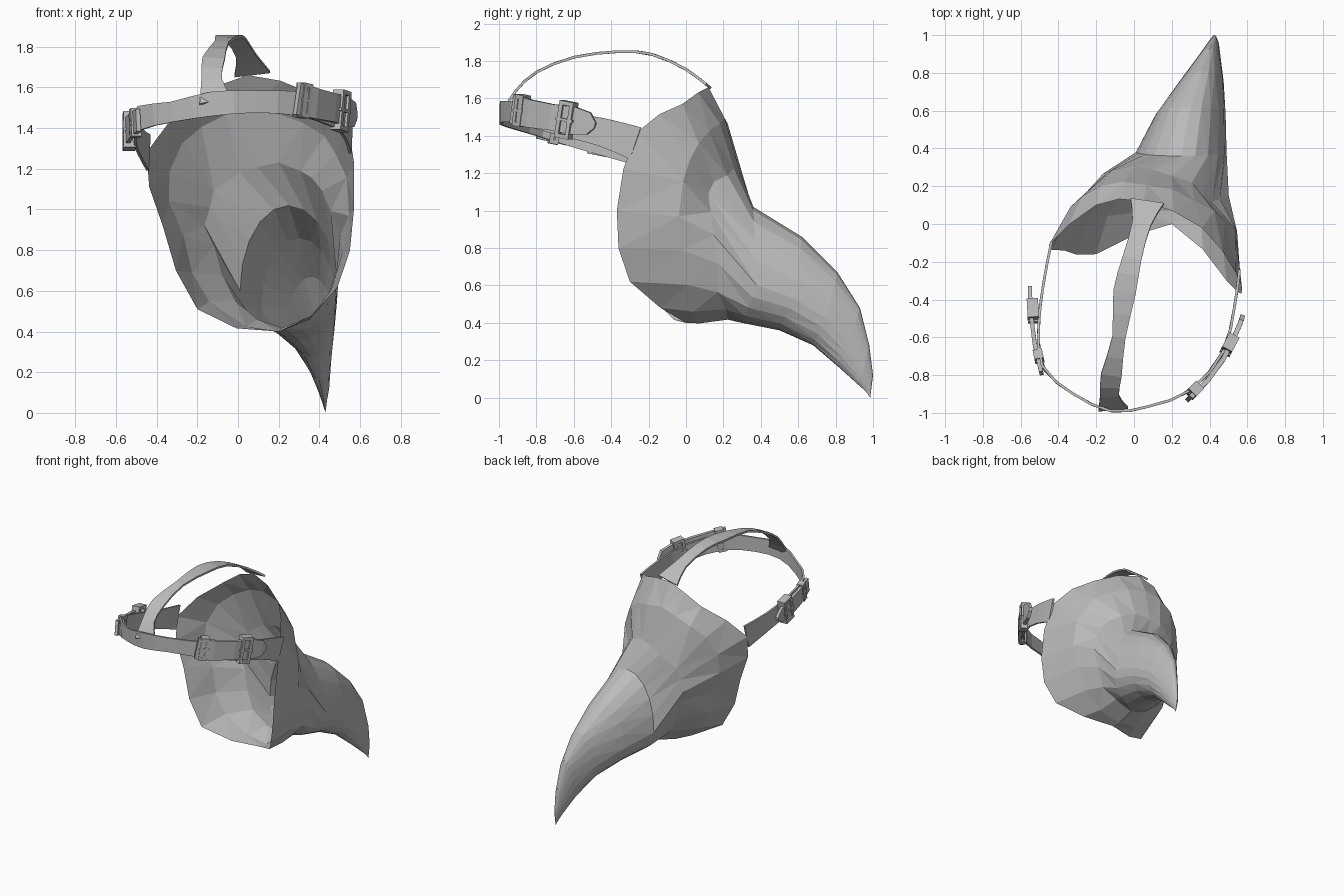
import bpy, bmesh, math, random
from mathutils import Vector

if "Cube" in bpy.data.objects:
    bpy.data.objects.remove(bpy.data.objects["Cube"])

random.seed(4)
leather = bpy.data.materials.new("grey leather")
leather.diffuse_color = (0.5, 0.5, 0.5, 1)
leather.use_nodes = True
leather.node_tree.nodes["Principled BSDF"].inputs["Base Color"].default_value = leather.diffuse_color


def finish(name, bm, recalc=True):
    if recalc:
        bmesh.ops.recalc_face_normals(bm, faces=bm.faces)
    me = bpy.data.meshes.new(name)
    bm.to_mesh(me)
    bm.free()
    me.materials.append(leather)
    ob = bpy.data.objects.new(name, me)
    bpy.context.collection.objects.link(ob)
    return ob


def catmull(p0, p1, p2, p3, t):
    return 0.5 * (2 * p1 + (p2 - p0) * t + (2 * p0 - 5 * p1 + 4 * p2 - p3) * t * t
                  + (3 * p1 - p0 - 3 * p2 + p3) * t ** 3)


def closed_ring(ctrl, sub=2):
    """Smooth closed loop through the control points."""
    c = [Vector(p) for p in ctrl]
    n = len(c)
    return [catmull(c[i - 1], c[i], c[(i + 1) % n], c[(i + 2) % n], s / sub)
            for i in range(n) for s in range(sub)]


def open_path(pts, sub=2):
    """Smooth open path; each point is x, y, z, half width."""
    c = [Vector(p) for p in pts]
    c = [2 * c[0] - c[1]] + c + [2 * c[-1] - c[-2]]
    out = [catmull(*c[i - 1:i + 3], s / sub)
           for i in range(1, len(c) - 2) for s in range(sub)]
    return out + [c[-2]]


def ribbon(name, pts, axis, thick=0.014, sub=2):
    """Flat strap swept along a path, its width lying along axis."""
    path = open_path(pts, sub)
    bm = bmesh.new()
    rows = []
    for i, p in enumerate(path):
        a = path[max(i - 1, 0)].to_3d()
        b = path[min(i + 1, len(path) - 1)].to_3d()
        tan = (b - a).normalized()
        wide = Vector(axis)
        wide = (wide - tan * wide.dot(tan)).normalized()
        nrm = tan.cross(wide)
        rows.append([bm.verts.new(p.to_3d() + wide * p[3] * s + nrm * thick / 2 * t)
                     for s, t in ((-1, -1), (1, -1), (1, 1), (-1, 1))])
    for r, q in zip(rows, rows[1:]):
        for k in range(4):
            bm.faces.new((r[k], r[(k + 1) % 4], q[(k + 1) % 4], q[k]))
    bm.faces.new(rows[0])
    bm.faces.new(rows[-1])
    return finish(name, bm)


def buckle(name, loc, along, slope, length, height, bar=0.022, depth=0.035):
    """Rectangular frame with a centre prong, lying flat on a strap."""
    u = Vector((*along, slope)).normalized()
    side = Vector((u.y, -u.x, 0)).normalized()
    up = side.cross(u)
    if up.z < 0:
        up = -up
    bm = bmesh.new()

    def box(cu, cv, su, sv):
        vs = bmesh.ops.create_cube(bm, size=1)["verts"]
        for v in vs:
            c = v.co.copy()
            v.co = (Vector(loc) + u * (cu + c.x * su) + up * (cv + c.y * sv)
                    + side * c.z * depth)

    for s in (-1, 1):
        box(s * (length - bar) / 2, 0, bar, height)
        box(0, s * (height - bar) / 2, length, bar)
    box(0, 0, length * 1.2, bar * 0.7)
    return finish(name, bm)


# mask: opening rim, cheek loop and beak root, each from the top clockwise
rim = [(.05, .12, 1.66), (.36, -.02, 1.57), (.54, -.26, 1.42), (.57, -.37, 1.0),
       (.49, -.30, .62), (.20, .0, .40), (-.20, -.16, .51), (-.37, -.14, .92),
       (-.45, -.11, 1.28), (-.20, .10, 1.53)]
cheek = [(.07, .20, 1.50), (.33, .13, 1.42), (.49, .02, 1.28), (.54, -.05, .98),
         (.46, .0, .60), (.20, .08, .40), (-.13, .05, .54), (-.28, .07, .88),
         (-.34, .10, 1.20), (-.17, .20, 1.40)]
root = [(.10, .29, 1.22), (.30, .22, 1.20), (.42, .11, 1.10), (.49, .15, .86),
        (.44, .18, .57), (.22, .22, .41), (-.02, .20, .56), (-.13, .24, .82),
        (-.15, .27, 1.02), (-.05, .29, 1.15)]
rings = [closed_ring(r) for r in (rim, cheek, root)]
N = len(rings[0])

# beak sections: centre x, half width, then (y, z) of ridge, side and underside
beak = [(.25, .24, (.36, 1.02), (.38, .60), (.30, .40)),
        (.30, .185, (.62, .86), (.58, .53), (.50, .36)),
        (.36, .115, (.81, .67), (.75, .42), (.68, .28)),
        (.40, .060, (.93, .48), (.87, .28), (.82, .16)),
        (.42, .030, (.98, .28), (.95, .15), (.92, .07)),
        (.425, .013, (1.0, .12), (.98, .07), (.96, .035))]
for xc, w, top, mid, low in beak:
    ring = []
    for k in range(N):
        a = math.tau * k / N
        c = math.cos(a)
        end = Vector(top if c > 0 else low)
        yz = Vector(mid).lerp(end, abs(c))
        ring.append(Vector((xc + w * math.sin(a), yz.x, yz.y)))
    rings.append(ring)

bm = bmesh.new()
loops = []
for i, ring in enumerate(rings):
    j = 0.012 if i in (1, 2) else 0.0     # uneven hand-shaped leather
    loops.append([bm.verts.new(p + Vector([random.uniform(-j, j) for _ in range(3)]))
                  for p in ring])
for r, q in zip(loops, loops[1:]):
    for k in range(N):
        bm.faces.new((r[k], r[(k + 1) % N], q[(k + 1) % N], q[k]))
tip = bm.verts.new((.43, .985, 0))
for k in range(N):
    bm.faces.new((loops[-1][k], loops[-1][(k + 1) % N], tip))
bmesh.ops.triangulate(bm, faces=bm.faces)
finish("beaked_mask", bm)

# straps
Z = (0, 0, 1)
ribbon("head_band", [(.555, -.27, 1.36, .09), (.53, -.45, 1.42, .075),
                     (.47, -.68, 1.47, .065), (.30, -.88, 1.52, .06),
                     (.08, -.965, 1.53, .055), (-.12, -.99, 1.52, .06),
                     (-.32, -.90, 1.48, .05), (-.48, -.76, 1.45, .06),
                     (-.505, -.55, 1.39, .065), (-.48, -.32, 1.33, .07),
                     (-.44, -.11, 1.28, .09)], Z)
ribbon("crown_strap", [(.07, .12, 1.665, .09), (.04, .0, 1.755, .05),
                       (-.01, -.18, 1.835, .05), (-.05, -.36, 1.85, .06),
                       (-.08, -.60, 1.82, .035), (-.12, -.80, 1.74, .055),
                       (-.13, -.91, 1.64, .05), (-.11, -.98, 1.53, .08)], (1, 0, 0))

# overlapping strap ends with pointed tips
ribbon("right_strap_end", [(.29, -.925, 1.545, .08), (.38, -.84, 1.52, .075),
                           (.47, -.72, 1.50, .07), (.53, -.60, 1.48, .075),
                           (.565, -.52, 1.465, .06), (.575, -.485, 1.455, .015)],
       Z, 0.025, 1)
ribbon("left_strap_end", [(-.49, -.79, 1.44, .055), (-.525, -.64, 1.41, .06),
                          (-.545, -.48, 1.385, .065), (-.55, -.38, 1.37, .05),
                          (-.55, -.33, 1.36, .012)], Z, 0.022, 1)

# buckles and keeper loops
buckle("right_buckle", (.505, -.64, 1.485), (.45, .85), -.17, .085, .20, depth=.06)
buckle("right_keeper", (.32, -.88, 1.535), (.7, .7), -.17, .06, .17, depth=.06)
buckle("left_buckle", (-.535, -.46, 1.385), (-.05, 1), -.2, .10, .18, depth=.06)
buckle("left_keeper", (-.505, -.70, 1.425), (-.2, 1), -.2, .05, .14, depth=.05)
